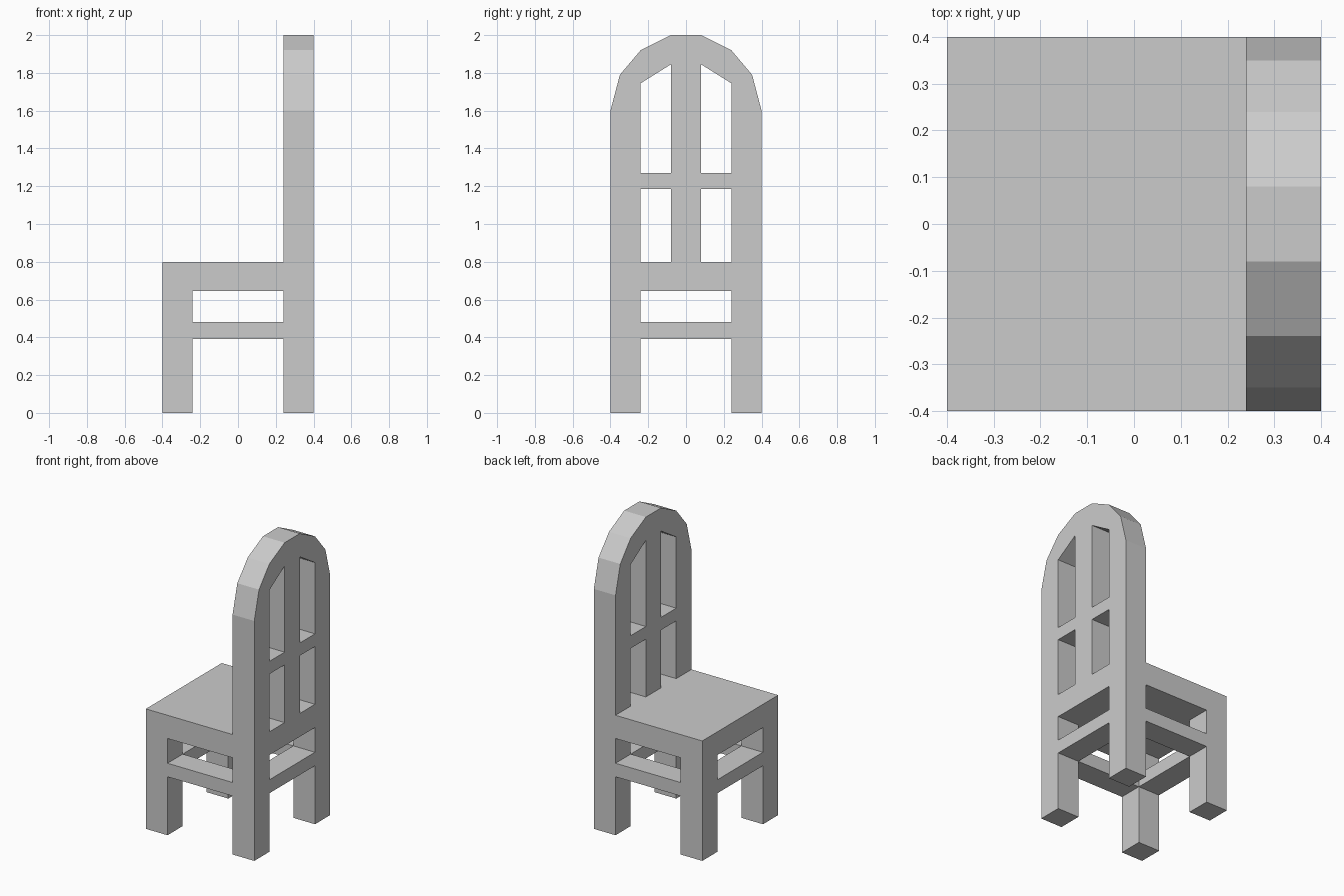
import bpy, bmesh
from math import pi

if "Cube" in bpy.data.objects:
    bpy.data.objects.remove(bpy.data.objects["Cube"])

T = 0.16            # timber thickness
H = 0.40            # half width of the chair
IN = H - T          # inner face of legs and posts
SEAT_LO, SEAT_HI = 0.645, 0.80
RAIL_LO, RAIL_HI = 0.39, 0.48


def box(name, x0, x1, y0, y1, z0, z1):
    bm = bmesh.new()
    bmesh.ops.create_cube(bm, size=1)
    bmesh.ops.scale(bm, vec=(x1 - x0, y1 - y0, z1 - z0), verts=bm.verts)
    me = bpy.data.meshes.new(name)
    bm.to_mesh(me)
    bm.free()
    ob = bpy.data.objects.new(name, me)
    ob.location = ((x0 + x1) / 2, (y0 + y1) / 2, (z0 + z1) / 2)
    bpy.context.collection.objects.link(ob)
    return ob


def mirrored(half):
    """Close a right-hand half profile by mirroring it across the centre."""
    return half + [(-a, b) for a, b in reversed(half)]


def rect(a0, a1, b0, b1):
    return [(a0, b0), (a1, b0), (a1, b1), (a0, b1)]


def frame(name, loops, x, thickness):
    """Extrude an outline with holes, drawn in the YZ plane."""
    cu = bpy.data.curves.new(name, 'CURVE')
    cu.dimensions = '2D'
    cu.fill_mode = 'BOTH'
    cu.extrude = thickness / 2
    for pts in loops:
        sp = cu.splines.new('POLY')
        sp.points.add(len(pts) - 1)
        for p, (a, b) in zip(sp.points, pts):
            p.co = (a, b, 0, 1)
        sp.use_cyclic_u = True
    tmp = bpy.data.objects.new(name + "_curve", cu)
    bpy.context.collection.objects.link(tmp)
    bpy.context.view_layer.update()
    me = bpy.data.meshes.new_from_object(tmp)
    bpy.data.objects.remove(tmp)
    # weld the walls to the caps and merge the cap triangles
    bm = bmesh.new()
    bm.from_mesh(me)
    bmesh.ops.remove_doubles(bm, verts=bm.verts, dist=1e-4)
    bmesh.ops.recalc_face_normals(bm, faces=bm.faces)
    for f in bm.faces:
        f.smooth = False
    bm.to_mesh(me)
    bm.free()
    ob = bpy.data.objects.new(name, me)
    ob.rotation_euler = (pi / 2, 0, pi / 2)
    ob.location.x = x
    bpy.context.collection.objects.link(ob)
    return ob


# Back frame: arched outline with legs, four window panes and a gap under the seat
outline = mirrored([(IN, RAIL_LO), (IN, 0), (H, 0), (H, 1.6),
                    (0.35, 1.79), (0.24, 1.92), (0.08, 2.0)])
loops = [outline, rect(-IN, IN, RAIL_HI, SEAT_LO)]
for s in (-1, 1):
    loops.append(rect(s * 0.08, s * IN, SEAT_HI, 1.185))
    loops.append([(s * 0.08, 1.27), (s * IN, 1.27), (s * IN, 1.745), (s * 0.08, 1.845)])
frame("back_frame", loops, H - T / 2, T)

# Seat slab
box("seat", -H, IN, -H, H, SEAT_LO, SEAT_HI)

# Front legs and side stretchers
for side, y0 in (("right", -H), ("left", IN)):
    box("front_leg_" + side, -H, -IN, y0, y0 + T, 0, SEAT_LO)
    box("side_stretcher_" + side, -IN, IN, y0, y0 + T, RAIL_LO, RAIL_HI)

# Stretcher between the front legs
box("front_stretcher", -H, -IN, -IN, IN, RAIL_LO, RAIL_HI)
